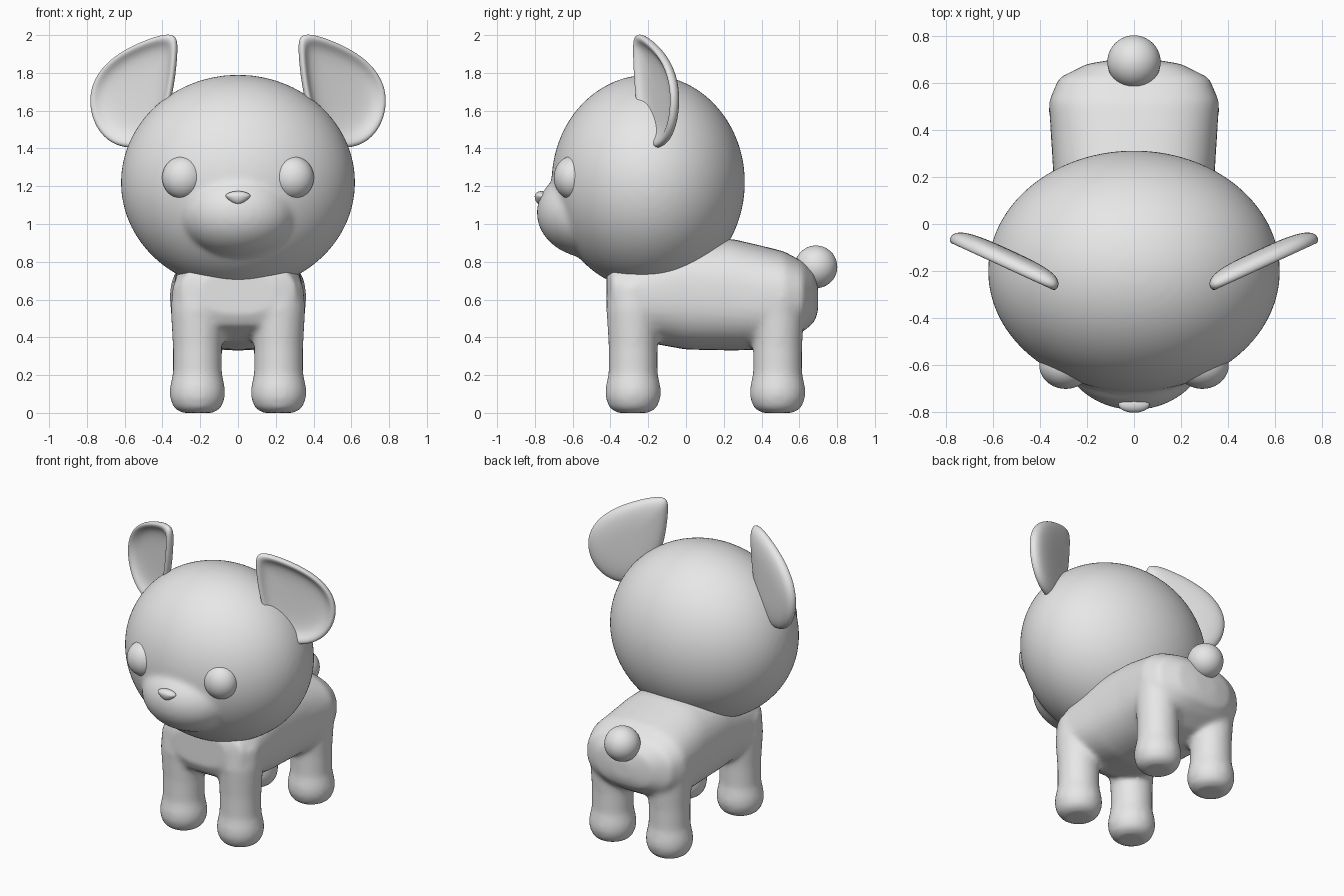
import bpy, bmesh, math
from mathutils import Vector, Matrix

if "Cube" in bpy.data.objects:
    bpy.data.objects.remove(bpy.data.objects["Cube"], do_unlink=True)

GREY = (0.8, 0.8, 0.8, 1)
grey = bpy.data.materials.new("plain grey")
grey.use_nodes = True
grey.diffuse_color = GREY
grey.node_tree.nodes["Principled BSDF"].inputs["Base Color"].default_value = GREY


def ellipsoid(bm, centre, radii, detail=5):
    matrix = Matrix.Translation(centre) @ Matrix.Diagonal((*radii, 1))
    return bmesh.ops.create_icosphere(bm, subdivisions=detail, radius=1, matrix=matrix)["verts"]


def loft(bm, rings):
    """Skin closed rings of equal length and cap both ends."""
    loops = [[bm.verts.new(p) for p in ring] for ring in rings]
    n = len(loops[0])
    for a, b in zip(loops, loops[1:]):
        for i in range(n):
            bm.faces.new((a[i], a[(i + 1) % n], b[(i + 1) % n], b[i]))
    bm.faces.new(loops[0])
    bm.faces.new(loops[-1])


def finish(name, bm, mirror=False, subdiv=0, blend=0):
    bmesh.ops.recalc_face_normals(bm, faces=bm.faces)
    mesh = bpy.data.meshes.new(name)
    bm.to_mesh(mesh)
    bm.free()
    mesh.materials.append(grey)
    mesh.shade_smooth()
    obj = bpy.data.objects.new(name, mesh)
    bpy.context.collection.objects.link(obj)
    if blend:
        remesh = obj.modifiers.new("fuse", "REMESH")
        remesh.mode = "VOXEL"
        remesh.voxel_size = 0.015
        remesh.use_smooth_shade = True
        smooth = obj.modifiers.new("soften", "SMOOTH")
        smooth.factor = 0.5
        smooth.iterations = blend
    if subdiv:
        obj.modifiers.new("round", "SUBSURF").levels = subdiv
        obj.modifiers["round"].render_levels = subdiv
    if mirror:
        obj.modifiers.new("mirror", "MIRROR")
    return obj


# Head with the muzzle melted into it
bm = bmesh.new()
ellipsoid(bm, (0, -0.2, 1.22), (0.62, 0.512, 0.57))
ellipsoid(bm, (0, -0.5, 1.06), (0.32, 0.29, 0.24))
finish("head", bm, blend=14)

# Body sections: y, half width, bottom, top
SECTIONS = [(-0.42, 0.2, 0.52, 0.75), (-0.39, 0.31, 0.46, 0.8), (-0.25, 0.345, 0.38, 0.85),
            (0, 0.34, 0.335, 0.93), (0.25, 0.345, 0.33, 0.92), (0.4, 0.355, 0.335, 0.885),
            (0.52, 0.362, 0.37, 0.855), (0.62, 0.32, 0.43, 0.8), (0.68, 0.2, 0.48, 0.74),
            (0.7, 0.08, 0.54, 0.66)]
# Leg profile: radius, height
LEG = [(0.085, 0), (0.125, 0.025), (0.147, 0.08), (0.147, 0.13), (0.13, 0.21),
       (0.13, 0.35), (0.142, 0.55), (0.13, 0.68), (0.07, 0.74)]


def squircle(count, power):
    for i in range(count):
        a = 2 * math.pi * i / count
        c, s = math.cos(a), math.sin(a)
        yield (math.copysign(abs(c) ** power, c), math.copysign(abs(s) ** power, s))


bm = bmesh.new()
loft(bm, [[(w * u, y, (lo + hi) / 2 + (hi - lo) / 2 * v) for u, v in squircle(40, 0.8)]
          for y, w, lo, hi in SECTIONS])
for x in (-0.215, 0.215):
    for y in (-0.28, 0.485):
        loft(bm, [[(x + r * u, y + r * v, z) for u, v in squircle(32, 1)] for r, z in LEG])
finish("body_and_legs", bm, blend=14)

# Tail
bm = bmesh.new()
ellipsoid(bm, (0, 0.688, 0.773), (0.113, 0.113, 0.113), 4)
finish("tail", bm)

# Eyes
bm = bmesh.new()
ellipsoid(bm, (0.29, -0.6, 1.245), (0.112, 0.1, 0.115), 4)
finish("eyes", bm, mirror=True)

# Nose, flat on top and narrowing downwards
bm = bmesh.new()
for v in ellipsoid(bm, (0, 0, 0), (0.066, 0.034, 0.045), 4):
    if v.co.z > 0:
        v.co.z *= 0.6
    else:
        v.co.x *= 1 + 9 * v.co.z
    v.co += Vector((0, -0.767, 1.147))
finish("nose", bm)

# Ears: outline in x and z, lofted from a round back over the rim into a scooped front
OUTLINE = [(0.4, 1.48), (0.335, 1.7), (0.31, 1.95), (0.325, 2.01), (0.4, 2.01), (0.57, 1.945),
           (0.71, 1.85), (0.79, 1.71), (0.775, 1.55), (0.7, 1.44), (0.6, 1.395), (0.48, 1.4)]
RINGS = [(0.3, -0.05), (0.65, -0.045), (0.9, -0.03), (1, 0), (0.97, 0.03),
         (0.87, 0.03), (0.74, -0.005), (0.35, -0.015)]
facing = Vector((0.418, -0.908, 0))


def ear_point(x, z, scale, depth):
    x, z = 0.54 + (x - 0.54) * scale, 1.7 + (z - 1.7) * scale
    return Vector((x, -0.25 + (x - 0.34) * 0.46, z)) + facing * depth


bm = bmesh.new()
loft(bm, [[ear_point(x, z, s, d) for x, z in OUTLINE] for s, d in RINGS])
finish("ears", bm, mirror=True, subdiv=3)
